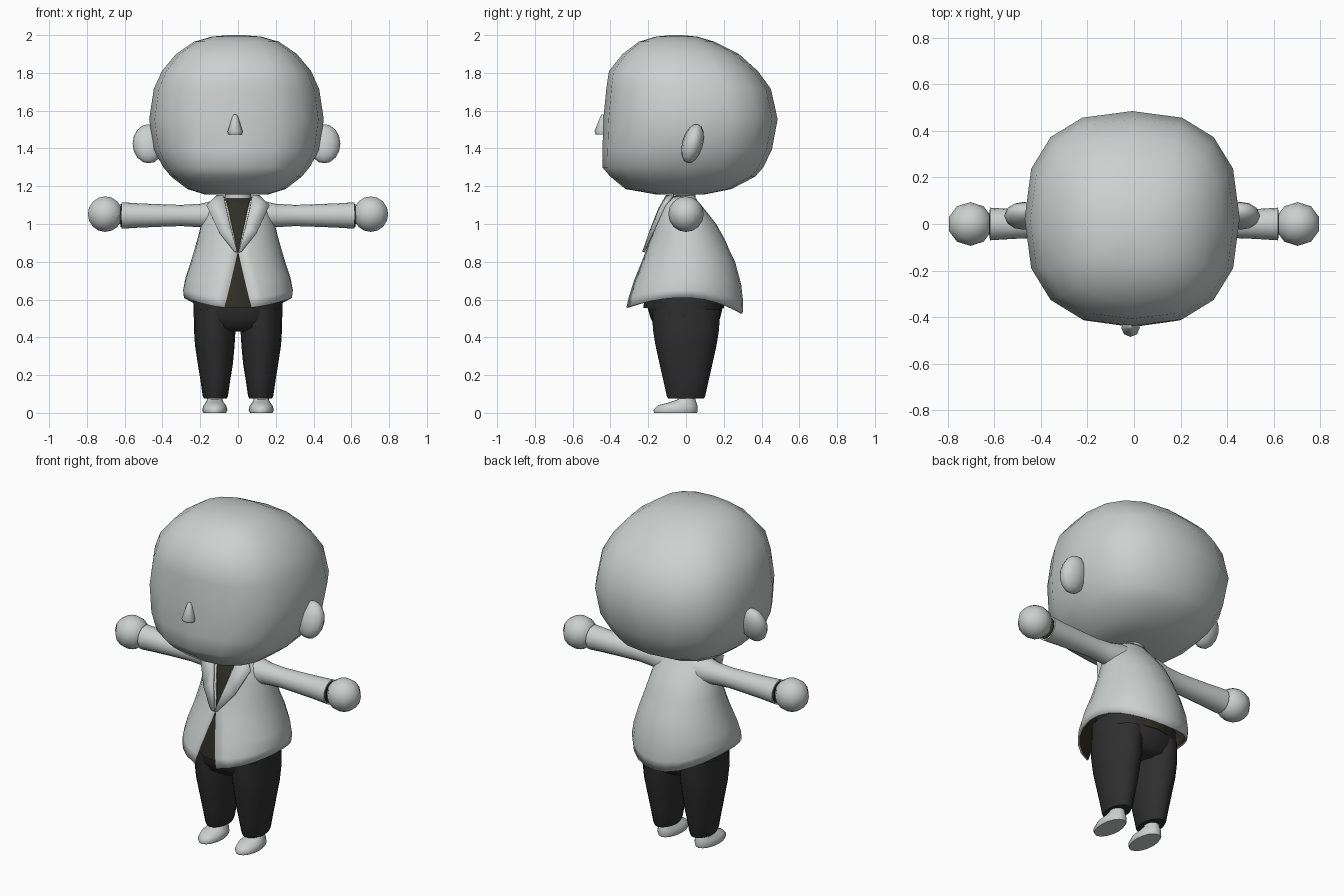
import bpy, bmesh, math
from mathutils import Matrix


def material(name, rgb):
    m = bpy.data.materials.new(name)
    m.diffuse_color = (*rgb, 1)
    return m


GREY = material("light grey", (0.60, 0.63, 0.615))
BLACK = material("charcoal cloth", (0.028, 0.028, 0.028))
OLIVE = material("dark olive lining", (0.030, 0.028, 0.018))


def finish(bm, name, mat, angle=60):
    bmesh.ops.recalc_face_normals(bm, faces=bm.faces)
    me = bpy.data.meshes.new(name)
    bm.to_mesh(me)
    bm.free()
    me.materials.append(mat)
    ob = bpy.data.objects.new(name, me)
    bpy.context.collection.objects.link(ob)
    bpy.ops.object.select_all(action='DESELECT')
    ob.select_set(True)
    bpy.context.view_layer.objects.active = ob
    bpy.ops.object.shade_smooth_by_angle(angle=math.radians(angle))
    return ob


def ring_point(rx, yf, yb, a, n=2.0):
    """Superellipse point; a = 0 is the front (-y)."""
    s, c = math.sin(a), math.cos(a)
    x = rx * math.copysign(abs(s) ** (2 / n), s)
    y = (yf + yb) / 2 - (yb - yf) / 2 * math.copysign(abs(c) ** (2 / n), c)
    return x, y


def loft(name, rings, mat, segs=16, n=2.0, matrix=None, angle=60):
    """Capped loft through rings (z, centre x, half width, front y, back y)."""
    bm = bmesh.new()
    rows = []
    for z, cx, rx, yf, yb in rings:
        row = []
        for i in range(segs):
            x, y = ring_point(rx, yf, yb, 2 * math.pi * i / segs, n)
            row.append(bm.verts.new((cx + x, y, z)))
        rows.append(row)
    for r0, r1 in zip(rows, rows[1:]):
        for i in range(segs):
            j = (i + 1) % segs
            bm.faces.new((r0[i], r0[j], r1[j], r1[i]))
    bm.faces.new(rows[0])
    bm.faces.new(rows[-1])
    if matrix:
        bm.transform(matrix)
    return finish(bm, name, mat, angle)


def ellipsoid(name, loc, radii, mat, tilt=0.0, u=12, v=8):
    bm = bmesh.new()
    bmesh.ops.create_uvsphere(bm, u_segments=u, v_segments=v, radius=1)
    bm.transform(Matrix.Translation(loc) @ Matrix.Rotation(tilt, 4, 'X')
                 @ Matrix.Diagonal((*radii, 1)))
    return finish(bm, name, mat, 80)


# Head: boxy rounded form with a flattened face
HX = -0.008
loft("head", [(z, HX, rx, yf, yb) for z, rx, yf, yb in (
    (1.157, 0.17, -0.16, 0.10), (1.185, 0.26, -0.32, 0.24),
    (1.25, 0.345, -0.40, 0.365), (1.30, 0.387, -0.443, 0.41),
    (1.395, 0.44, -0.442, 0.455), (1.555, 0.462, -0.438, 0.485),
    (1.714, 0.438, -0.422, 0.45), (1.81, 0.395, -0.408, 0.38),
    (1.90, 0.32, -0.335, 0.28), (1.965, 0.225, -0.25, 0.15),
    (1.992, 0.13, -0.16, 0.06), (2.0, 0.04, -0.08, -0.02))],
    GREY, n=2.5, angle=80)

# Nose: small upright cone on the face
loft("nose", [(1.475, -0.015, 0.036, -0.478, -0.41), (1.49, -0.015, 0.04, -0.485, -0.405),
              (1.565, -0.015, 0.016, -0.455, -0.42), (1.58, -0.015, 0.007, -0.445, -0.43)],
     GREY, segs=8)

# Neck
loft("neck", [(1.08, 0, 0.07, -0.07, 0.05), (1.20, 0, 0.07, -0.07, 0.05)], GREY)

# Shirt core seen through the jacket opening
loft("shirt", [(0.555, 0, 0.215, -0.225, 0.20), (0.70, 0, 0.21, -0.215, 0.20),
               (0.85, 0, 0.20, -0.19, 0.18), (1.0, 0, 0.165, -0.145, 0.13),
               (1.09, 0, 0.12, -0.12, 0.06), (1.135, 0, 0.072, -0.085, 0.03)], OLIVE)


# Jacket: open-fronted shell with an arched hem
def jacket():
    rings = [(1.15, 0.09, -0.085, 0.045, 0.075), (1.125, 0.125, -0.115, 0.06, 0.064),
             (1.07, 0.165, -0.145, 0.105, 0.05), (1.0, 0.195, -0.165, 0.16, 0.035),
             (0.92, 0.215, -0.19, 0.205, 0.016), (0.85, 0.235, -0.215, 0.235, 0.001),
             (0.80, 0.25, -0.235, 0.26, 0.012), (0.70, 0.278, -0.28, 0.292, 0.037),
             (0.62, 0.292, -0.31, 0.303, 0.058), (0.57, 0.288, -0.325, 0.30, 0.072)]
    segs = 24
    bm = bmesh.new()
    rows = []
    for z, rx, yf, yb, gap in rings:
        a0 = math.asin(gap / rx)
        row = []
        for i in range(segs + 1):
            a = a0 + (2 * math.pi - 2 * a0) * i / segs
            x, y = ring_point(rx, yf, yb, a)
            c = math.cos(a)
            hem = 0.61 - (0.055 if c > 0 else 0.085) * c * c
            zz = z if z > 0.8 else 0.8 - (0.8 - z) * (0.8 - hem) / 0.23
            row.append(bm.verts.new((x, y, zz)))
        rows.append(row)
    for r0, r1 in zip(rows, rows[1:]):
        for i in range(segs):
            bm.faces.new((r0[i], r1[i], r1[i + 1], r0[i + 1]))
    ob = finish(bm, "jacket", GREY)
    ob.data.materials.append(OLIVE)
    mod = ob.modifiers.new("thickness", 'SOLIDIFY')
    mod.thickness = 0.01
    mod.offset = -1
    mod.material_offset = 1


jacket()

for s, side in ((-1, "left"), (1, "right")):
    # Lapel: folded plate beside the V opening
    bm = bmesh.new()
    inner = [(0.075, -0.10, 1.15), (0.062, -0.14, 1.08), (0.038, -0.18, 0.98), (0.002, -0.225, 0.85)]
    outer = [(0.11, -0.07, 1.15), (0.165, -0.115, 1.095), (0.10, -0.178, 0.955), (0.02, -0.224, 0.855)]
    vi = [bm.verts.new((s * x, y, z)) for x, y, z in inner]
    vo = [bm.verts.new((s * x, y, z)) for x, y, z in outer]
    for k in range(3):
        bm.faces.new((vi[k], vi[k + 1], vo[k + 1], vo[k]))
    lapel = finish(bm, side + " lapel", GREY)
    mod = lapel.modifiers.new("thickness", 'SOLIDIFY')
    mod.thickness = 0.014
    mod.offset = 0

    # Sleeve, cuff lining, wrist and hand, lofted outwards along x
    out = Matrix.Translation((0, 0, 1.045)) @ Matrix.Rotation(s * math.pi / 2, 4, 'Y')
    loft(side + " sleeve", [(d, 0, r, -r, r) for d, r in (
        (0.06, 0.08), (0.13, 0.078), (0.20, 0.062), (0.30, 0.056),
        (0.42, 0.060), (0.52, 0.064), (0.618, 0.070))], GREY, matrix=out)
    loft(side + " cuff lining", [(0.614, 0, 0.062, -0.062, 0.062),
                                 (0.621, 0, 0.062, -0.062, 0.062)], OLIVE, matrix=out)
    loft(side + " wrist", [(0.58, 0, 0.045, -0.045, 0.045),
                           (0.66, 0, 0.045, -0.045, 0.045)], GREY, matrix=out)
    ellipsoid(side + " hand", (s * 0.703, 0, 1.052), (0.097, 0.094, 0.094), GREY, u=10, v=8)

    # Ear, leaning back at the top
    ellipsoid(side + " ear", (HX + s * 0.465, 0.035, 1.425), (0.085, 0.055, 0.107), GREY, tilt=-0.27)

    # Trouser leg
    loft(side + " trouser leg", [(z, s * cx, rx, -ry, ry) for z, cx, rx, ry in (
        (0.075, 0.12, 0.060, 0.095), (0.09, 0.12, 0.067, 0.102), (0.18, 0.12, 0.08, 0.122),
        (0.26, 0.12, 0.093, 0.14), (0.36, 0.123, 0.105, 0.162), (0.44, 0.123, 0.110, 0.175),
        (0.55, 0.118, 0.116, 0.18))], BLACK)

    # Foot with ankle
    loft(side + " foot", [(z, s * 0.123, rx, yf, yb) for z, rx, yf, yb in (
        (0.0, 0.060, -0.168, 0.058), (0.015, 0.067, -0.173, 0.062), (0.04, 0.060, -0.15, 0.06),
        (0.055, 0.047, -0.09, 0.055), (0.07, 0.040, -0.045, 0.05), (0.11, 0.040, -0.04, 0.05))],
        GREY)

# Trouser seat joining the legs
loft("trouser seat", [(0.43, 0, 0.15, -0.11, 0.11), (0.45, 0, 0.215, -0.16, 0.16),
                      (0.50, 0, 0.234, -0.187, 0.18), (0.56, 0, 0.236, -0.205, 0.195),
                      (0.63, 0, 0.235, -0.205, 0.195)], BLACK, n=2.3)
